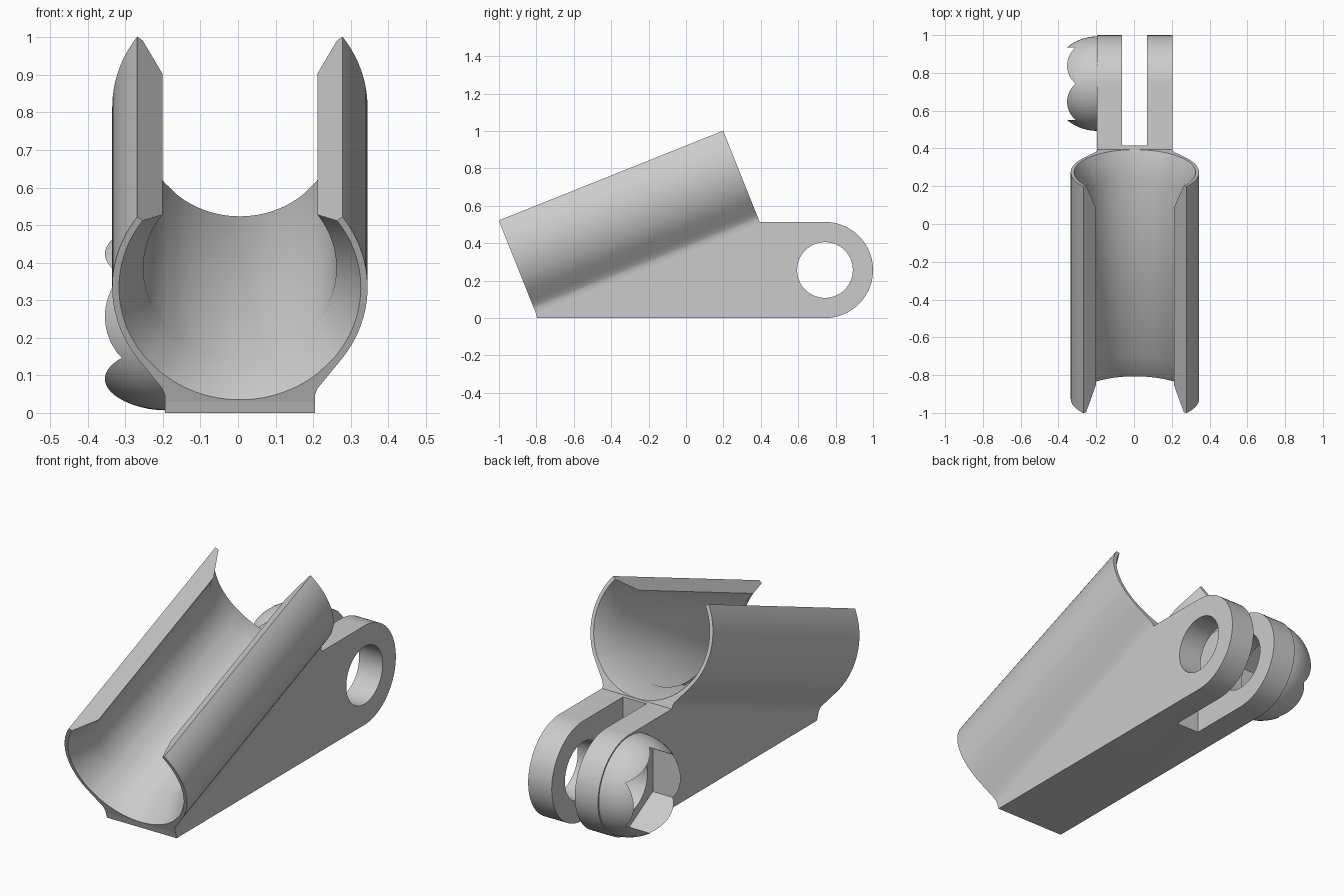
import bpy, bmesh
from math import sin, cos, pi, radians, atan2, hypot
from mathutils import Matrix, Vector

if "Cube" in bpy.data.objects:
    bpy.data.objects.remove(bpy.data.objects["Cube"], do_unlink=True)

grey = bpy.data.materials.new("plain grey")
grey.use_nodes = True
COLOUR = (0.6, 0.6, 0.6, 1)
grey.diffuse_color = COLOUR
grey.node_tree.nodes["Principled BSDF"].inputs["Base Color"].default_value = COLOUR

CX = 0.005                        # middle of the body
TILT = atan2(0.48, 1.2)           # slope of the cradle
LENGTH = hypot(0.48, 1.2)
START = Vector((CX, -0.926, 0.334))
PIVOT = (0.743, 0.257)            # fork eye, y and z
WIDTH = 0.2                       # half width of the base


def finish(bm, name, smooth=True):
    bmesh.ops.recalc_face_normals(bm, faces=bm.faces)
    mesh = bpy.data.meshes.new(name)
    bm.to_mesh(mesh)
    bm.free()
    mesh.materials.append(grey)
    ob = bpy.data.objects.new(name, mesh)
    bpy.context.collection.objects.link(ob)
    if smooth:
        shade(ob)
    return ob


def shade(ob):
    bpy.ops.object.select_all(action='DESELECT')
    ob.select_set(True)
    bpy.context.view_layer.objects.active = ob
    bpy.ops.object.shade_smooth_by_angle(angle=radians(28))


def prism(name, outline, x0, x1):
    """Extrude a (y, z) outline along x."""
    bm = bmesh.new()
    face = bm.faces.new([bm.verts.new((x0, y, z)) for y, z in outline])
    new = bmesh.ops.extrude_face_region(bm, geom=[face])["geom"]
    bmesh.ops.translate(bm, vec=(x1 - x0, 0, 0),
                        verts=[g for g in new if isinstance(g, bmesh.types.BMVert)])
    return finish(bm, name, False)


def ring(radius, count, turn=0.0):
    return [(PIVOT[0] + radius * cos(turn + 2 * pi * i / count),
             PIVOT[1] + radius * sin(turn + 2 * pi * i / count)) for i in range(count)]


def cut(ob, cutter):
    cutter.hide_render = True
    mod = ob.modifiers.new("cut", 'BOOLEAN')
    mod.operation, mod.solver, mod.object = 'DIFFERENCE', 'EXACT', cutter
    bpy.context.view_layer.objects.active = ob
    bpy.ops.object.modifier_apply(modifier=mod.name)
    bpy.data.objects.remove(cutter, do_unlink=True)


def on_slope(s, v):
    """(y, z) of a point s along the cradle and v above its axis."""
    return (START.y + s * cos(TILT) - v * sin(TILT),
            START.z + s * sin(TILT) + v * cos(TILT))


# Cradle: open C-shaped tube with wings onto the base and flared ends
half = [(0.34 * cos(a), 0.34 * sin(a))
        for a in [radians(36.5 - 74.5 * i / 22) for i in range(23)]]
half += [(0.228, -0.262), (0.207, -0.289), (WIDTH, -0.308), (WIDTH, -0.335)]
half += [(WIDTH * (1 - i / 9), -0.335) for i in range(1, 10)]
outer = half + [(-x, v) for x, v in reversed(half[:-1])]
angles = [atan2(v, x) for x, v in outer]

bm = bmesh.new()
stations = []
for s, bore in ((0, 0.322), (0.14, 0.257), (LENGTH - 0.14, 0.257), (LENGTH, 0.322)):
    loop = outer + [(bore * cos(a), bore * sin(a)) for a in reversed(angles)]
    stations.append([bm.verts.new((CX + x, *on_slope(s, v))) for x, v in loop])
n, m = len(outer), 2 * len(outer)
for a, b in zip(stations, stations[1:]):
    for i in range(m):
        j = (i + 1) % m
        bm.faces.new((a[i], a[j], b[j], b[i]))
for end in (stations[0], stations[-1]):
    for i in range(n - 1):
        bm.faces.new((end[i], end[i + 1], end[m - 2 - i], end[m - 1 - i]))
finish(bm, "cradle")

# Base: wedge block running back into a rounded fork
nose = [(PIVOT[0] + 0.257 * cos(a), PIVOT[1] + 0.257 * sin(a))
        for a in [-pi / 2 + pi * i / 40 for i in range(41)]]
profile = [(-0.795, 0)] + nose + [(0.395, 0.514), on_slope(LENGTH - 0.01, -0.328),
                                  on_slope(0, -0.328)]
base = prism("base_with_fork", profile, CX - WIDTH, CX + WIDTH)
cut(base, prism("slot_cutter", [(0.415, -1), (1.5, -1), (1.5, 1), (0.415, 1)],
                -0.063, 0.07))
cut(base, prism("eye_cutter", ring(0.149, 56), -1, 1))
shade(base)

# Nut holder: half ball on the right cheek with a hexagonal socket
bm = bmesh.new()
bmesh.ops.create_uvsphere(bm, u_segments=56, v_segments=36, radius=0.25)
bmesh.ops.bisect_plane(bm, geom=bm.verts[:] + bm.edges[:] + bm.faces[:],
                       plane_co=(0, 0, -0.002), plane_no=(0, 0, -1), clear_outer=True)
bmesh.ops.holes_fill(bm, edges=[e for e in bm.edges if e.is_boundary])
bmesh.ops.transform(bm, verts=bm.verts, matrix=Matrix.Translation(
    (CX - WIDTH, *PIVOT)) @ Matrix.Rotation(-pi / 2, 4, 'Y'))
holder = finish(bm, "nut_holder")
cut(holder, prism("hex_cutter", ring(0.222, 6, pi / 2), -1, 1))
shade(holder)
